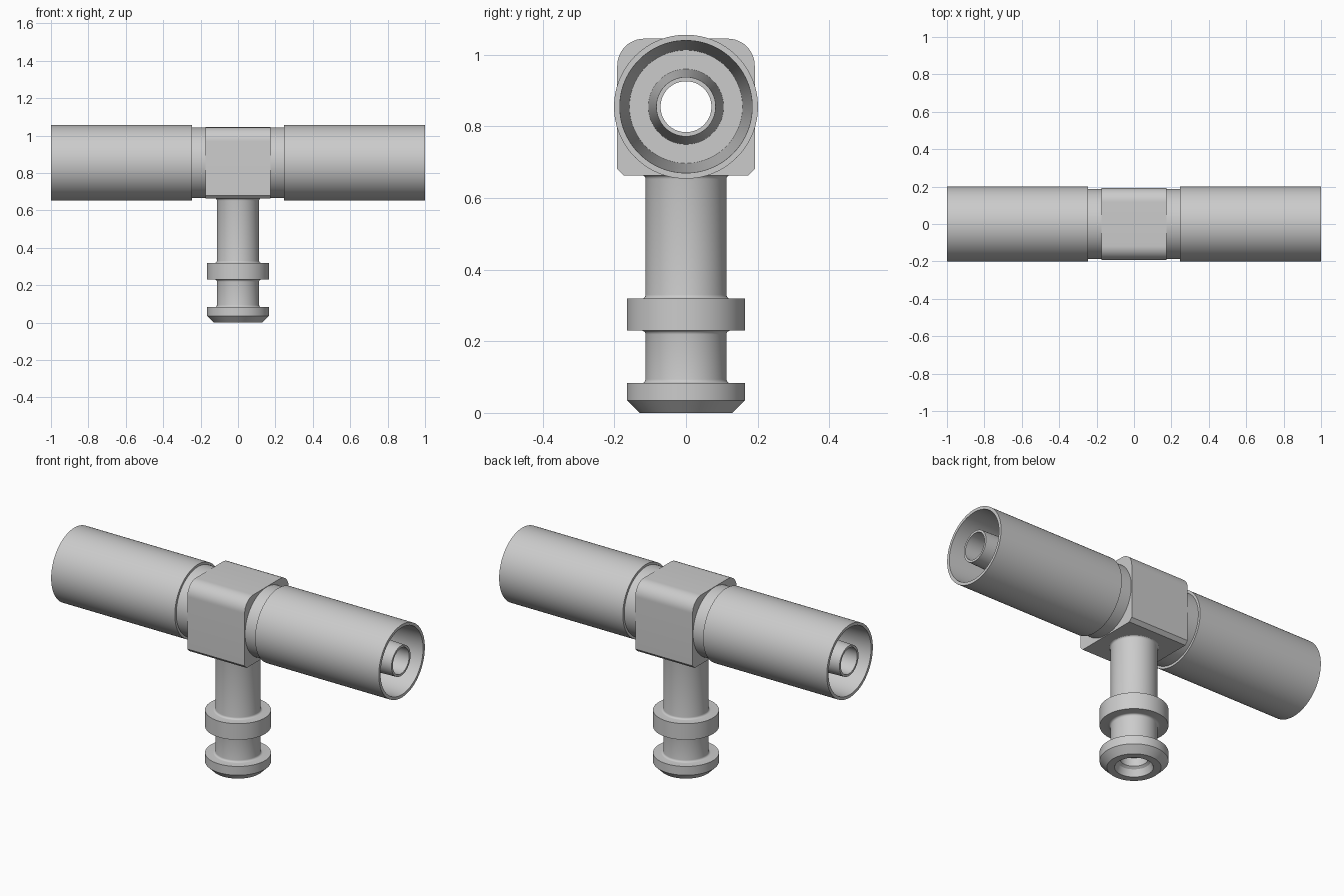
import bpy, bmesh
from math import sin, cos, pi, radians

if "Cube" in bpy.data.objects:
    bpy.data.objects.remove(bpy.data.objects["Cube"])

AXIS_Z = 0.855   # height of the cross tube axis
BORE = 0.071


def finish(name, bm):
    mesh = bpy.data.meshes.new(name)
    bm.to_mesh(mesh)
    bm.free()
    ob = bpy.data.objects.new(name, mesh)
    bpy.context.collection.objects.link(ob)
    return ob


def smooth(ob):
    bpy.ops.object.select_all(action='DESELECT')
    ob.select_set(True)
    bpy.context.view_layer.objects.active = ob
    bpy.ops.object.shade_smooth_by_angle(angle=radians(30))


def lathe(name, profile, n=96):
    """Revolve (radius, height) points round z; outer side runs upward."""
    bm = bmesh.new()
    rings = [[bm.verts.new((r * cos(2 * pi * i / n), r * sin(2 * pi * i / n), h))
              for i in range(n)] for r, h in profile]
    for a, b in zip(rings, rings[1:]):
        for i in range(n):
            j = (i + 1) % n
            bm.faces.new((a[i], a[j], b[j], b[i]))
    ob = finish(name, bm)
    smooth(ob)
    return ob


def arc(cx, cy, r, a0, a1, steps):
    return [(cx + r * cos(radians(a0 + (a1 - a0) * k / steps)),
             cy + r * sin(radians(a0 + (a1 - a0) * k / steps))) for k in range(steps + 1)]


# Side sockets: neck, sleeve, tapered cavity and inner nozzle
socket = [(0.188, 0.175), (0.188, 0.245), (0.201, 0.245), (0.201, 1.0),
          (0.185, 1.0), (0.158, 0.30), (0.105, 0.30), (0.083, 0.995),
          (BORE, 0.995), (BORE, 0.175)]
for side, turn in (("right", 90), ("left", -90)):
    ob = lathe(side + "_socket", socket)
    ob.location.z = AXIS_Z
    ob.rotation_euler.y = radians(turn)

# Stem: stepped bore going down, then flanges and filleted shaft going up
f = 0.011
R = 0.113
stem = [(0.045, 0.665), (0.045, 0.09), (0.067, 0.09), (0.067, 0.045),
        (0.08, 0.035), (0.093, 0.0), (0.13, 0.0), (0.165, 0.035), (0.165, 0.083)]
stem += arc(R + f, 0.083 + f, f, 270, 180, 4)
stem += arc(R + f, 0.230 - f, f, 180, 90, 4)
stem += [(0.165, 0.230), (0.165, 0.319)]
stem += arc(R + f, 0.319 + f, f, 270, 180, 4)
stem += arc(R + f, 0.664 - f, f, 180, 90, 4)
lathe("stem", stem)

# Central block: rounded top corners, small chamfers below
W, LO, HI, C = 0.192, 0.663, 1.045, 0.075
outline = [(-W + 0.018, LO), (W - 0.018, LO), (W, LO + 0.018)]
outline += arc(W - C, HI - C, C, 0, 90, 12)
outline += arc(-W + C, HI - C, C, 90, 180, 12)
outline += [(-W, LO + 0.018)]
bm = bmesh.new()
face = bm.faces.new([bm.verts.new((-0.175, y, z)) for y, z in outline])
ext = bmesh.ops.extrude_face_region(bm, geom=[face])
bmesh.ops.translate(bm, vec=(0.35, 0, 0),
                    verts=[g for g in ext["geom"] if isinstance(g, bmesh.types.BMVert)])
bmesh.ops.recalc_face_normals(bm, faces=bm.faces)
block = finish("centre_block", bm)

# Bore the block along the tube and down into the stem
for r, depth, loc, turn in ((BORE, 1.0, (0, 0, AXIS_Z), pi / 2),
                            (0.045, 0.3, (0, 0, AXIS_Z - 0.15), 0)):
    bpy.ops.mesh.primitive_cylinder_add(vertices=96, radius=r, depth=depth,
                                        location=loc, rotation=(0, turn, 0))
    cutter = bpy.context.object
    cutter.hide_render = True
    mod = block.modifiers.new("bore", 'BOOLEAN')
    mod.operation = 'DIFFERENCE'
    mod.solver = 'EXACT'
    mod.object = cutter
    bpy.context.view_layer.objects.active = block
    bpy.ops.object.modifier_apply(modifier=mod.name)
    bpy.data.objects.remove(cutter)
smooth(block)
